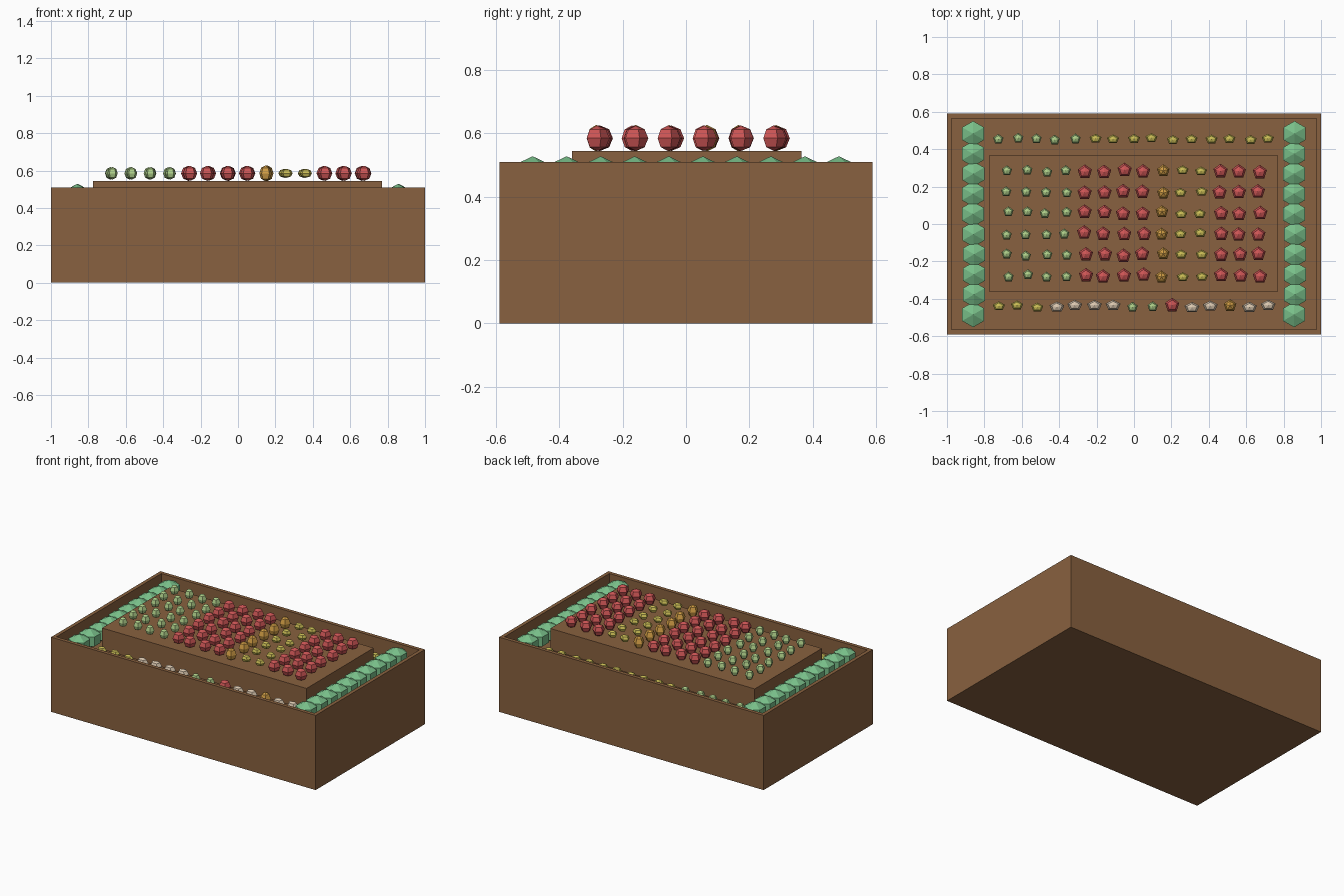
import bpy, bmesh, math, random
from mathutils import Vector

if "Cube" in bpy.data.objects:
    bpy.data.objects.remove(bpy.data.objects["Cube"])
random.seed(4)

RIM, FLOOR, BED_TOP = 0.51, 0.40, 0.545


def material(name, rgb):
    mat = bpy.data.materials.new(name)
    mat.use_nodes = True
    mat.diffuse_color = (*rgb, 1)
    mat.node_tree.nodes["Principled BSDF"].inputs["Base Color"].default_value = (*rgb, 1)
    return mat


def finish(bm, name, mat):
    bmesh.ops.recalc_face_normals(bm, faces=bm.faces)
    mesh = bpy.data.meshes.new(name)
    bm.to_mesh(mesh)
    bm.free()
    mesh.materials.append(mat)
    obj = bpy.data.objects.new(name, mesh)
    bpy.context.collection.objects.link(obj)


def box(low, high):
    bm = bmesh.new()
    low, high = Vector(low), Vector(high)
    bmesh.ops.create_cube(bm, size=1)
    bmesh.ops.scale(bm, vec=high - low, verts=bm.verts)
    bmesh.ops.translate(bm, vec=(low + high) / 2, verts=bm.verts)
    return bm


def add_ball(bm, centre, radii, sides, bands):
    """Faceted ball with one corner pointing to the back."""
    def point(lat, turn):
        unit = (math.sin(lat) * math.cos(turn), math.sin(lat) * math.sin(turn), math.cos(lat))
        return bm.verts.new([c + r * u for c, r, u in zip(centre, radii, unit)])

    rings = [[point(math.pi * b / bands, math.pi / 2 + math.tau * s / sides)
              for s in range(sides)] for b in range(1, bands)]
    top, bottom = point(0, 0), point(math.pi, 0)
    for s in range(sides):
        n = (s + 1) % sides
        bm.faces.new((top, rings[0][s], rings[0][n]))
        bm.faces.new((bottom, rings[-1][n], rings[-1][s]))
        for a, b in zip(rings, rings[1:]):
            bm.faces.new((a[s], b[s], b[n], a[n]))


def jitter(amount=0.007):
    return random.uniform(-amount, amount)


wood = material("brown earth", (0.25, 0.12, 0.05))
leaf = material("bush green", (0.19, 0.52, 0.25))

# Open planter: inset rim and sunken floor
bm = box((-1, -0.59, 0), (1, 0.59, RIM))
bm.normal_update()
top = max(bm.faces, key=lambda f: f.calc_center_median().z)
bmesh.ops.inset_region(bm, faces=[top], thickness=0.035)
pit = bmesh.ops.extrude_discrete_faces(bm, faces=[top])["faces"][0]
bmesh.ops.translate(bm, vec=(0, 0, FLOOR - RIM), verts=pit.verts)
finish(bm, "planter_box", wood)

# Raised bed in the middle
finish(box((-0.775, -0.36, FLOOR - 0.01), (0.77, 0.365, BED_TOP)), "raised_bed", wood)

# Bush hedges along both ends
for side, name in ((-1, "right_hedge"), (1, "left_hedge")):
    bm = bmesh.new()
    for i in range(10):
        spot = (side * 0.858 + jitter(0.004), 0.483 - 0.1075 * i, 0.464)
        add_ball(bm, spot, (0.078, 0.078, 0.064), 6, 3)
    finish(bm, name, leaf)

# Plant kinds: name, colour, radii
KINDS = {
    "G": ("green_plants", (0.42, 0.62, 0.25), (0.029, 0.029, 0.033)),
    "R": ("red_plants", (0.60, 0.09, 0.09), (0.040, 0.040, 0.040)),
    "O": ("orange_plants", (0.64, 0.34, 0.06), (0.035, 0.035, 0.042)),
    "Y": ("yellow_plants", (0.58, 0.50, 0.09), (0.034, 0.026, 0.024)),
    "W": ("cream_plants", (0.70, 0.57, 0.43), (0.042, 0.030, 0.032)),
}
beds = {key: bmesh.new() for key in KINDS}


def plant_row(pattern, start, y, z):
    for i, key in enumerate(pattern):
        spot = (start + 0.1035 * i + jitter(), y + jitter(), z)
        add_ball(beds[key], spot, KINDS[key][2], 5, 4)


# Six rows on the raised bed, one in each long trough
for row in range(6):
    plant_row("GGGGRRRROYYRRR", -0.677, 0.283 - 0.112 * row, BED_TOP + 0.04)
plant_row("GGGGGYYYYYYYYYY", -0.728, 0.455, FLOOR + 0.04)
plant_row("YYYWWWWGGRWWOWW", -0.728, -0.44, FLOOR + 0.04)

for key, (name, rgb, radii) in KINDS.items():
    finish(beds[key], name, material(name.replace("_plants", " plant"), rgb))
